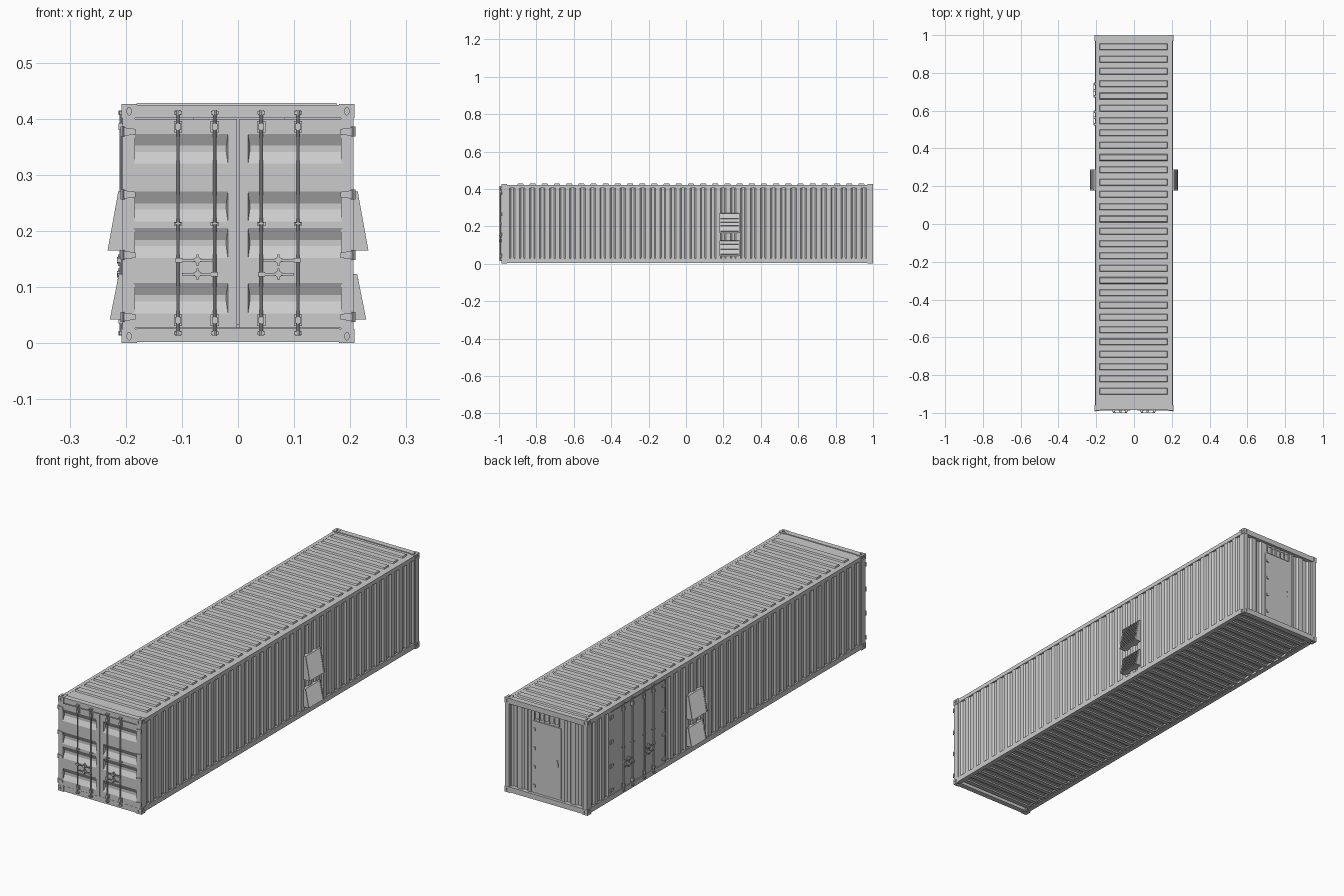
import bpy, bmesh, math
from mathutils import Matrix, Vector

if "Cube" in bpy.data.objects:
    bpy.data.objects.remove(bpy.data.objects["Cube"])

W, Y0, Y1, H = 0.208, -0.987, 1.0, 0.426      # outer half width, ends, casting top


def finish(name, bm, mat=None, smooth=False):
    if mat:
        bm.transform(mat)
    bmesh.ops.recalc_face_normals(bm, faces=bm.faces)
    me = bpy.data.meshes.new(name)
    bm.to_mesh(me)
    bm.free()
    ob = bpy.data.objects.new(name, me)
    bpy.context.collection.objects.link(ob)
    if smooth:
        bpy.ops.object.select_all(action='DESELECT')
        ob.select_set(True)
        bpy.context.view_layer.objects.active = ob
        bpy.ops.object.shade_smooth_by_angle()
    return ob


def box(bm, x0, x1, y0, y1, z0, z1):
    m = Matrix.Translation(((x0+x1)/2, (y0+y1)/2, (z0+z1)/2)) @ Matrix.Diagonal((x1-x0, y1-y0, z1-z0, 1))
    return bmesh.ops.create_cube(bm, size=1, matrix=m)['verts']


def cyl(bm, c, r, length, axis='Z', n=10, sx=1.0):
    rot = {'Z': Matrix(), 'X': Matrix.Rotation(math.pi/2, 4, 'Y'), 'Y': Matrix.Rotation(math.pi/2, 4, 'X')}[axis]
    m = Matrix.Translation(c) @ rot @ Matrix.Diagonal((sx, 1, 1, 1))
    bmesh.ops.create_cone(bm, cap_ends=True, segments=n, radius1=r, radius2=r, depth=length, matrix=m)


def prism(bm, pts, put, a, b):
    """Extrude a closed 2D profile from a to b; put(u, v, t) gives the 3D point."""
    f = bm.faces.new([bm.verts.new(put(u, v, a)) for u, v in pts])
    ex = bmesh.ops.extrude_face_region(bm, geom=[f])['geom']
    d = Vector(put(0, 0, b)) - Vector(put(0, 0, a))
    bmesh.ops.translate(bm, verts=[g for g in ex if isinstance(g, bmesh.types.BMVert)], vec=d)
    bm.faces.new([v for v in f.verts]) if not f.is_valid else None


def corrugated(a, b, n, depth, back):
    """Trapezoid sheet profile: (along, outward), 0 is the outer face."""
    p, pts = (b-a)/n, [(a, 0)]
    for i in range(n):
        s = a + i*p
        pts += [(s+p*.30, 0), (s+p*.44, -depth), (s+p*.72, -depth), (s+p*.86, 0)]
    return pts + [(b, 0), (b, -back), (a, -back)]


# corner castings with oval holes
bm, cut = bmesh.new(), bmesh.new()
for sx in (-1, 1):
    for y, sy in ((Y0, 1), (Y1, -1)):
        for z, sz in ((0, 1), (H, -1)):
            xs, ys, zs = sorted((sx*W, sx*(W-.028))), sorted((y, y+sy*.03)), sorted((z, z+sz*.025))
            box(bm, *xs, *ys, *zs)
            cx, cy, cz = sx*(W-.014), y+sy*.015, z+sz*.0125
            cyl(cut, (cx, y, cz), .007, .008, 'Y', 12, .55)
            cyl(cut, (sx*W, cy, cz), .007, .008, 'X', 12)
            cyl(cut, (cx, cy, z), .007, .008, 'Z', 12, .6)
castings, cutter = finish("corner_castings", bm), finish("casting_hole_cutter", cut)
mod = castings.modifiers.new("holes", 'BOOLEAN')
mod.operation, mod.solver, mod.object = 'DIFFERENCE', 'EXACT', cutter
me = bpy.data.meshes.new_from_object(castings.evaluated_get(bpy.context.evaluated_depsgraph_get()))
castings.modifiers.clear()
castings.data = me
bpy.data.objects.remove(cutter)

# frame: posts, side rails, end header and sills
bm = bmesh.new()
for s in (-1, 1):
    for y in (Y0+.001, Y1-.029):
        box(bm, *sorted((s*.206, s*.184)), y, y+.028, .02, .405)
    box(bm, *sorted((s*.205, s*.190)), Y0+.03, Y1-.03, .404, .422)
    box(bm, *sorted((s*.206, s*.197)), Y0+.03, Y1-.03, .004, .027)
    box(bm, *sorted((s*.204, s*.185)), Y0+.03, Y1-.03, .004, .007)
for y in (Y0+.001, Y1-.026):
    box(bm, -.181, .181, y, y+.025, .401, .425)
    box(bm, -.181, .181, y, y+.025, .002, .026)
finish("frame", bm)

# corrugated side walls; the left one leaves an opening for the side doors
D0, D1 = .44, .83
bm = bmesh.new()
prism(bm, corrugated(Y0+.027, Y1-.027, 36, .007, .014), lambda u, v, t: (.2035+v, u, t), .02, .41)
finish("right_wall", bm)
bm = bmesh.new()
for a, b, n in ((Y0+.027, D0, 26), (D1, Y1-.027, 3)):
    prism(bm, corrugated(a, b, n, .007, .014), lambda u, v, t: (-.2035-v, u, t), .02, .41)
finish("left_wall", bm)

# back wall: corrugated at both sides of a flat service panel
bm = bmesh.new()
for a, b in ((-.188, -.078), (.082, .188)):
    prism(bm, corrugated(a, b, 2, .008, .015), lambda u, v, t: (u, .988+v, t), .02, .41)
box(bm, -.079, .083, .97, .986, .02, .41)
finish("back_wall", bm)
bm = bmesh.new()
box(bm, -.068, .074, .98, .989, .032, .352)
for z in (.06, .145, .23, .315):
    box(bm, .059, .069, .985, .993, z-.006, z+.006)
cyl(bm, (-.05, .99, .2), .004, .006, 'Y')
box(bm, -.055, -.045, .985, .991, .175, .192)
finish("service_door", bm)
bm = bmesh.new()
box(bm, -.06, .066, .98, .988, .358, .364)
box(bm, -.06, .066, .98, .988, .390, .396)
for i in range(6):
    x = -.06 + i*.0244
    box(bm, x, x+.004, .98, .991, .358, .396)
finish("back_vent_slots", bm)

# roof sheet and pressed ribs
bm = bmesh.new()
box(bm, -.2, .2, Y0+.02, Y1-.02, .412, .4215)
for i in range(29):
    y = -.885 + i*1.823/28
    vs = box(bm, -.183, .178, y-.019, y+.019, .418, .428)
    for v in vs:
        if v.co.z > .425:
            v.co.y = y + (v.co.y-y)*.75
            v.co.x *= .985
finish("roof", bm)

# floor and C-section cross members
bm = bmesh.new()
box(bm, -.198, .198, Y0+.02, Y1-.02, .027, .033)
finish("floor", bm)
bm = bmesh.new()
C = [(0, .006), (.018, .006), (.018, .009), (.003, .009), (.003, .025), (.018, .025), (.018, .028), (0, .028)]
for i in range(38):
    y = Y0 + .04 + i*.0505
    prism(bm, [(y+u, v) for u, v in C], lambda u, v, t: (t, u, v), -.198, .198)
finish("cross_members", bm)


def leaf(bm, x0, x1, z0, z1, bands, margin):
    """Door leaf facing -y, with tapered pressings between the z values in bands."""
    def quad(*p):
        bm.faces.new([bm.verts.new(q) for q in p])
    a, b, d = x0+margin, x1-margin, .011
    for l, r in ((x0, a), (b, x1)):
        quad((l, 0, z0), (r, 0, z0), (r, 0, z1), (l, 0, z1))
    z = z0
    for lo, hi in bands:
        quad((a, 0, z), (b, 0, z), (b, 0, lo), (a, 0, lo))
        o = [(a, 0, lo), (b, 0, lo), (b, 0, hi), (a, 0, hi)]
        i = [(a+.003, d, lo+.021), (b-.003, d, lo+.021), (b-.003, d, hi-.021), (a+.003, d, hi-.021)]
        quad(*i)
        for k in range(4):
            quad(o[k], o[(k+1) % 4], i[(k+1) % 4], i[k])
        z = hi
    quad((a, 0, z), (b, 0, z), (b, 0, z1), (a, 0, z1))
    box(bm, x0, x1, d+.001, d+.006, z0, z1)
    for l, r in ((x0, x0+.002), (x1-.002, x1)):
        box(bm, l, r, .0002, d+.004, z0, z1)


def doors(prefix, mat, half, bands):
    """Pair of doors with lock rods, keepers, guides, handles and hinges."""
    bm = bmesh.new()
    for s in (-1, 1):
        leaf(bm, *sorted((s*.0015, s*half)), .027, .4, bands, .0165)
    finish(prefix + "_doors", bm, mat)
    rods, fit, grip, hinge = (bmesh.new() for _ in range(4))
    for s in (-1, 1):
        for x in (.0415*s, .107*s):
            cyl(rods, (x, -.006, .215), .003, .39)
            for z in (.018, .411):                      # cam keepers
                box(fit, x-.007, x+.007, -.009, .003, z-.003, z+.003)
                cyl(fit, (x, -.006, z), .0045, .008)
            for z, h in ((.041, .010), (.213, .003), (.386, .010)):   # rod guides
                box(fit, x-.0075, x+.0075, -.003, .001, z-h, z+h)
                box(fit, x-.005, x+.005, -.0105, 0, z-h*.6, z+h*.6)
        for z, a, b in ((.148, .045, .105), (.123, .042, .1)):   # handles
            box(grip, *sorted((s*a, s*b)), -.012, -.008, z-.002, z+.002)
            e = b if z > .13 else a
            box(grip, s*e-.006, s*e+.006, -.013, -.007, z-.004, z+.004)
            box(grip, s*.072-.007, s*.072+.007, -.008, .001, z-.003, z+.003)
            cyl(grip, (s*.072, -.0105, z), .006, .005, 'Y', 10)
            box(grip, s*.072-.002, s*.072+.002, -.011, 0, z-.01, z+.01)
        for z in (.047, .157, .265, .377):                    # hinges
            vs = box(hinge, *sorted((s*(half-.02), s*(half+.004))), -.004, .004, z-.008, z+.008)
            for v in vs:
                if abs(v.co.x) < half:
                    v.co.z = z + (v.co.z-z)*.6
            cyl(hinge, (s*(half+.003), -.001, z), .004, .018)
    finish(prefix + "_lock_rods", rods, mat, True)
    finish(prefix + "_rod_fittings", fit, mat)
    finish(prefix + "_handles", grip, mat)
    finish(prefix + "_hinges", hinge, mat)


doors("front", Matrix.Translation((0, Y0, 0)), .203, [(.053, .107), (.152, .205), (.217, .27), (.32, .373)])
doors("side", Matrix.Translation((-.2025, (D0+D1)/2, 0)) @ Matrix.Rotation(-math.pi/2, 4, 'Z'), .193, [])

# louvred vent hoods on both sides
for side, s in (("right", 1), ("left", -1)):
    bm = bmesh.new()
    for z0, z1, xb, xt, n in ((.165, .27, .233, .2135, 11), (.042, .123, .229, .2125, 9)):
        flip = lambda u, v, t: (s*u, t, v)
        teeth = []
        for i in range(n):
            t0, t1 = i/n, (i+1)/n
            line = lambda t, d: (xb + (xt-xb)*t - d, z0 + (z1-z0)*t)
            teeth += [line(t0, 0), line(t1 - .1/n, .0045)]
        prism(bm, [(.196, z0)] + teeth + [(xt-.002, z1), (.196, z1)], flip, .184, .282)
        for y in (.178, .282):                              # cheek plates
            prism(bm, [(.196, z0), (xb-.0005, z0), (xt, z1), (.196, z1)], flip, y, y+.006)
    finish(side + "_vent_hoods", bm)
